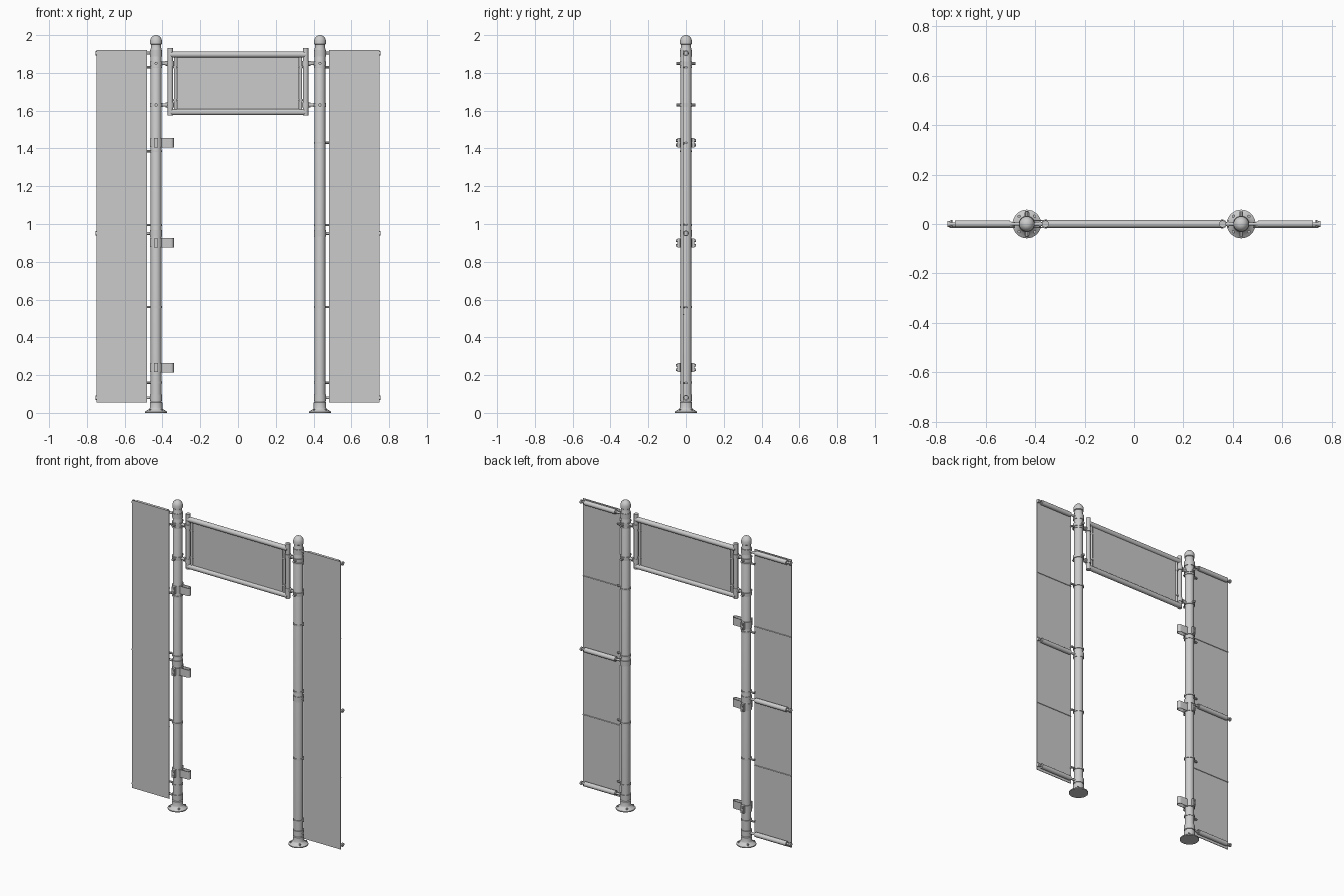
import bpy, bmesh, math
from mathutils import Vector

if "Cube" in bpy.data.objects:
    bpy.data.objects.remove(bpy.data.objects["Cube"])

grey = bpy.data.materials.new("light grey")
grey.diffuse_color = (0.6, 0.6, 0.6, 1)
grey.use_nodes = True
grey.node_tree.nodes["Principled BSDF"].inputs["Base Color"].default_value = grey.diffuse_color
PX = 0.434  # post distance from the centre


def finish(name, bm):
    bmesh.ops.recalc_face_normals(bm, faces=bm.faces)
    me = bpy.data.meshes.new(name)
    bm.to_mesh(me)
    bm.free()
    me.materials.append(grey)
    ob = bpy.data.objects.new(name, me)
    bpy.context.collection.objects.link(ob)
    bpy.ops.object.select_all(action='DESELECT')
    ob.select_set(True)
    bpy.context.view_layer.objects.active = ob
    bpy.ops.object.shade_smooth_by_angle(angle=math.radians(35))
    return ob


def rod(bm, a, b, r, n=16):
    a, b = Vector(a), Vector(b)
    d = b - a
    m = d.to_track_quat('Z', 'Y').to_matrix().to_4x4()
    m.translation = (a + b) / 2
    bmesh.ops.create_cone(bm, cap_ends=True, segments=n, radius1=r, radius2=r,
                          depth=d.length, matrix=m)


def box(bm, lo, hi):
    vs = bmesh.ops.create_cube(bm, size=1)['verts']
    for v in vs:
        v.co = Vector([(l + h) / 2 + c * (h - l) for l, h, c in zip(lo, hi, v.co)])


def lathe(bm, x, prof, n=32):
    vs = [bm.verts.new((x + r, 0, z)) for r, z in prof]
    es = [bm.edges.new(p) for p in zip(vs, vs[1:])]
    bmesh.ops.spin(bm, geom=vs + es, cent=(x, 0, 0), axis=(0, 0, 1),
                   angle=2 * math.pi, steps=n)
    bmesh.ops.remove_doubles(bm, verts=bm.verts, dist=1e-5)


def collar(bm, x, z, r, h):
    rod(bm, (x, 0, z - h / 2), (x, 0, z + h / 2), r, 32)


for s, side in ((-1, "left"), (1, "right")):
    x = s * PX

    # post with flared foot and domed cap
    bm = bmesh.new()
    lathe(bm, x, [(0, 0), (.058, 0), (.058, .006), (.05, .012), (.036, .02),
                  (.033, .026), (.033, .055), (.028, .058), (.028, 1.93),
                  (.026, 1.935), (.026, 1.95), (.031, 1.953), (.031, 1.972),
                  (.027, 1.984), (.019, 1.994), (.01, 1.999), (0, 2.0)])
    finish(side + "_post", bm)

    # foot bolts
    bm = bmesh.new()
    for i in range(4):
        a = math.pi / 4 + i * math.pi / 2
        px, py = x + .045 * math.cos(a), .045 * math.sin(a)
        rod(bm, (px, py, .004), (px, py, .021), .006, 6)
    finish(side + "_foot_bolts", bm)

    # collars and banner arms
    bm = bmesh.new()
    for z in (1.905, .95, .08):
        collar(bm, x, z, .032, .034)
        rod(bm, (x, 0, z), (s * .75, 0, z), .007)
        rod(bm, (s * .503, 0, z), (s * .725, 0, z), .015, 20)
        rod(bm, (s * .497, 0, z), (s * .503, 0, z), .011)
        rod(bm, (s * .746, 0, z), (s * .755, 0, z), .012)
        rod(bm, (s * .74, -.016, z), (s * .74, .016, z), .004, 8)
    finish(side + "_banner_arms", bm)

    # thin post rings with tabs that hold the banner edge
    bm = bmesh.new()
    for z in (1.83, 1.385 if s < 0 else 1.43, .995, .56, .16):
        collar(bm, x, z, .032, .01)
        rod(bm, (x, 0, z), (s * .492, 0, z), .006, 10)
        rod(bm, (s * .485, -.014, z), (s * .485, .008, z), .004, 8)
    finish(side + "_banner_rings", bm)

    # side banner with seams
    bm = bmesh.new()
    xs = sorted((s * .482, s * .748))
    box(bm, (xs[0], -.017, .055), (xs[1], -.013, 1.922))
    for z in (1.42, .52):
        rod(bm, (xs[0], -.012, z), (xs[1], -.012, z), .003, 8)
    finish(side + "_banner", bm)

    # clamps and arms that hold the centre sign
    bm = bmesh.new()
    for z in (1.85, 1.63):
        collar(bm, x, z, .033, .022)
        rod(bm, (x, 0, z), (s * .36, 0, z), .009)
        rod(bm, (x, -.05, z), (x, .05, z), .008, 10)
        rod(bm, (s * .385, 0, z), (s * .377, 0, z), .014)
    finish(side + "_sign_clamps", bm)

    # upright of the sign frame, with inner rod and clips
    bm = bmesh.new()
    rod(bm, (s * .358, 0, 1.575), (s * .358, 0, 1.932), .014, 20)
    for z in (1.85, 1.63):
        rod(bm, (s * .358, 0, z - .014), (s * .358, 0, z + .014), .018, 20)
    rod(bm, (s * .332, 0, 1.59), (s * .332, 0, 1.9), .007, 12)
    for z in (1.83, 1.655):
        rod(bm, (s * .358, 0, z), (s * .318, 0, z), .005, 8)
        rod(bm, (s * .332, 0, z - .006), (s * .332, 0, z + .006), .01, 12)
    finish(side + "_sign_upright", bm)

# sign frame rails
for name, z in (("sign_top_rail", 1.897), ("sign_bottom_rail", 1.592)):
    bm = bmesh.new()
    rod(bm, (-.36, 0, z), (.36, 0, z), .016, 20)
    finish(name, bm)

# sign sheet
bm = bmesh.new()
box(bm, (-.322, -.003, 1.6), (.322, .003, 1.89))
finish("sign_sheet", bm)

# three latch brackets on the left post: clamp with ears and U-shaped loop
for i, z in enumerate((.24, .9, 1.43)):
    bm = bmesh.new()
    collar(bm, -PX, z, .033, .045)
    for t in (-1, 1):
        ys = sorted((t * .025, t * .046))
        box(bm, (-PX - .01, ys[0], z - .024), (-PX + .01, ys[1], z + .024))
        for dz in (-.012, .012):
            rod(bm, (-PX, t * .04, z + dz), (-PX, t * .052, z + dz), .007, 6)
    pts = [(-.412, .016)]
    pts += [(-.356 + .016 * math.sin(a), .016 * math.cos(a))
            for a in [k * math.pi / 10 for k in range(11)]]
    pts += [(-.412, -.016)]
    vs = [[bm.verts.new((px, py, zz)) for px, py in pts] for zz in (z - .025, z + .025)]
    faces = [bm.faces.new((vs[0][k], vs[0][k + 1], vs[1][k + 1], vs[1][k]))
             for k in range(len(pts) - 1)]
    bmesh.ops.recalc_face_normals(bm, faces=faces)
    bmesh.ops.solidify(bm, geom=faces, thickness=.003)
    finish("latch_bracket_%d" % (i + 1), bm)
